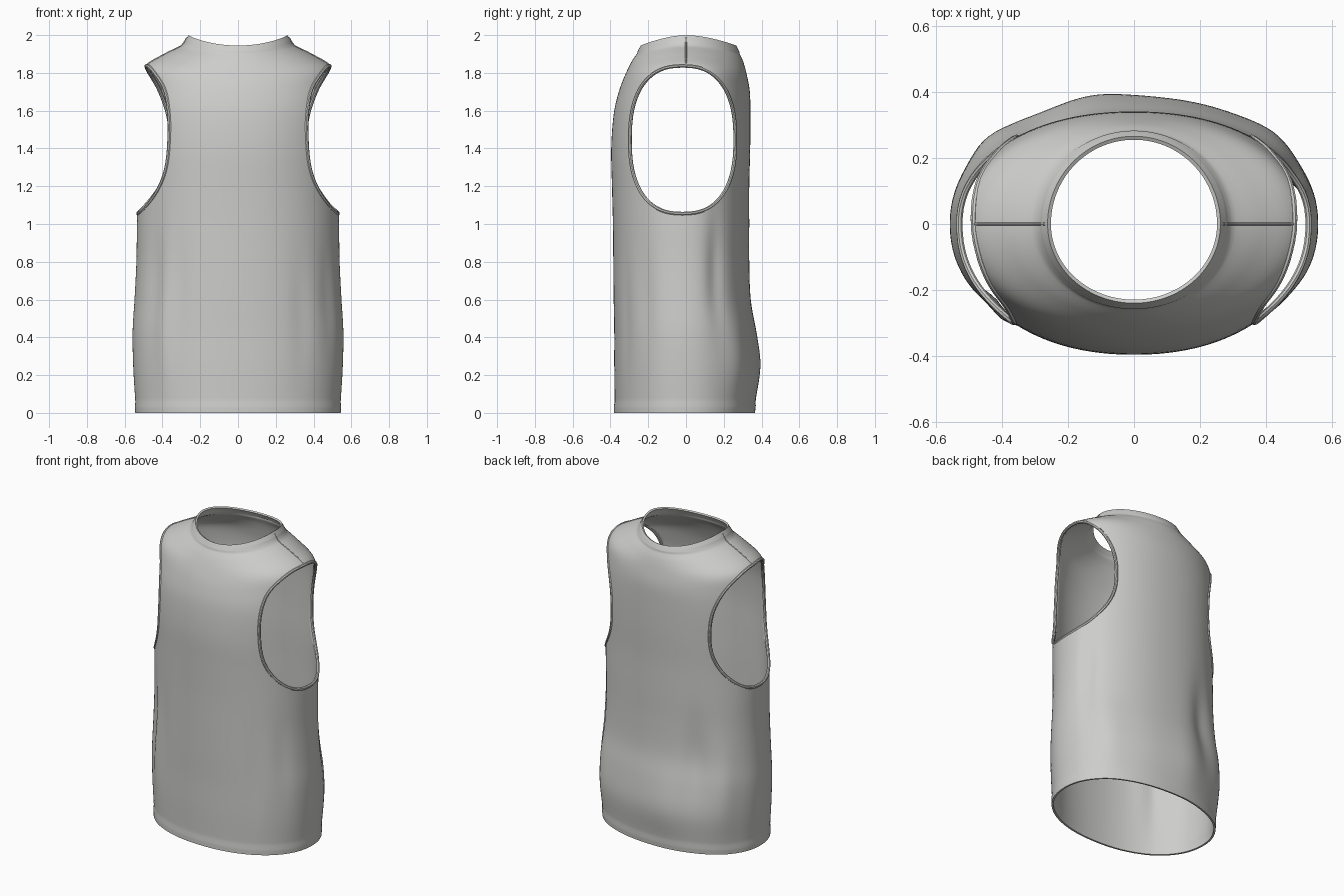
import bpy, bmesh, math
from mathutils import Vector
from mathutils.bvhtree import BVHTree

if "Cube" in bpy.data.objects:
    bpy.data.objects.remove(bpy.data.objects["Cube"], do_unlink=True)

fabric = bpy.data.materials.new("light grey fabric")
fabric.use_nodes = True
COLOUR = (0.61, 0.61, 0.595, 1)
fabric.diffuse_color = COLOUR
fabric.node_tree.nodes["Principled BSDF"].inputs["Base Color"].default_value = COLOUR

# Garment rings: half width, front y, back y, side z, middle z, squareness
RINGS = [
    (.540, -.378, .360, 0, 0, 2.15),
    (.545, -.378, .368, .08, .08, 2.15),
    (.555, -.380, .386, .25, .25, 2.15),
    (.558, -.380, .368, .43, .43, 2.15),
    (.548, -.383, .342, .6, .6, 2.15),
    (.538, -.385, .335, .8, .8, 2.15),
    (.535, -.387, .335, 1.0, 1.0, 2.15),
    (.530, -.392, .335, 1.2, 1.2, 2.15),
    (.530, -.396, .340, 1.4, 1.4, 2.15),
    (.530, -.383, .341, 1.6, 1.58, 2.15),
    (.524, -.356, .338, 1.73, 1.7, 2.1),
    (.497, -.322, .322, 1.83, 1.79, 2.1),
    (.390, -.288, .303, 1.898, 1.86, 2),
    (.297, -.258, .282, 1.945, 1.905, 2),
    (.274, -.244, .270, 1.975, 1.93, 2),
    (.258, -.236, .262, 2.0, 1.945, 2),
]

# Soft cloth folds: angle, angular width, height, height spread, depth
FOLDS = [
    (2.08, .16, .60, .25, -.022), (1.75, .20, .28, .22, .012),
    (2.45, .18, .40, .30, .015), (.45, .13, .75, .27, -.018),
    (.75, .20, .30, .25, .012), (-2.15, .10, .65, .28, -.007),
    (-2.50, .10, .70, .25, -.012), (-2.32, .10, .45, .30, .010),
    (-.95, .10, .50, .30, -.006), (-.55, .12, .60, .25, -.007),
]


def smooth_rows(rows, steps):
    """Pass a smooth curve through the rows."""
    result = []
    for i in range(len(rows) - 1):
        quad = [rows[max(0, i - 1)], rows[i], rows[i + 1], rows[min(len(rows) - 1, i + 2)]]
        for s in range(steps):
            t = s / steps
            result.append([
                b + t * (c - a) / 2 + t * t * (a - 2.5 * b + 2 * c - d / 2)
                + t ** 3 * (1.5 * (b - c) + (d - a) / 2)
                for a, b, c, d in zip(*quad)])
    result.append(list(rows[-1]))
    return result


def surface_point(row, angle):
    width, front, back, z_side, z_mid, power = row
    c, s = math.cos(angle), math.sin(angle)
    x = math.copysign(abs(c) ** (2 / power), c) * width
    y = abs(s) ** (2 / power) * (back if s > 0 else front)
    z = z_side + (z_mid - z_side) * abs(s) ** 1.7
    push = sum(depth * math.exp(-((angle - a) / w) ** 2 - ((z - h) / spread) ** 2)
               for a, w, h, spread, depth in FOLDS)
    if z_side < .055 or z_side > 1.947:   # raised hem and collar bands
        push += .004
    return Vector((x + push * c, y + push * s, z))


def finish(obj, angle=40):
    obj.data.materials.clear()
    obj.data.materials.append(fabric)
    bpy.ops.object.select_all(action='DESELECT')
    obj.select_set(True)
    bpy.context.view_layer.objects.active = obj
    bpy.ops.object.shade_smooth_by_angle(angle=math.radians(angle))


def new_object(name, bm):
    mesh = bpy.data.meshes.new(name)
    bm.to_mesh(mesh)
    bm.free()
    obj = bpy.data.objects.new(name, mesh)
    bpy.context.collection.objects.link(obj)
    return obj


def tube(name, points, radius, cyclic):
    curve = bpy.data.curves.new(name, 'CURVE')
    curve.dimensions = '3D'
    curve.bevel_depth = radius
    curve.bevel_resolution = 2
    spline = curve.splines.new('POLY')
    spline.points.add(len(points) - 1)
    for p, co in zip(spline.points, points):
        p.co = (*co, 1)
    spline.use_cyclic_u = cyclic
    obj = bpy.data.objects.new(name, curve)
    bpy.context.collection.objects.link(obj)
    bpy.ops.object.select_all(action='DESELECT')
    obj.select_set(True)
    bpy.context.view_layer.objects.active = obj
    bpy.ops.object.convert(target='MESH')
    finish(bpy.context.view_layer.objects.active)


# Body shell
SEGMENTS = 128
rows = smooth_rows(RINGS, 5)
bm = bmesh.new()
angles = [-math.pi + 2 * math.pi * (i + .5) / SEGMENTS for i in range(SEGMENTS)]
grid = [[bm.verts.new(surface_point(r, a)) for a in angles] for r in rows]
for low, high in zip(grid, grid[1:]):
    for i in range(SEGMENTS):
        j = (i + 1) % SEGMENTS
        bm.faces.new((low[i], low[j], high[j], high[i]))
bm.normal_update()
tree = BVHTree.FromBMesh(bm)
body = new_object("vest_body", bm)

# Armhole outline seen from the side
outline = []
for i in range(72):
    a = 2 * math.pi * i / 72
    c, s = math.cos(a), math.sin(a)
    outline.append((-.018 + .279 * math.copysign(abs(c) ** .82, c),
                    1.446 + .391 * math.copysign(abs(s) ** .82, s)))

# Cutter running through both armholes
bm = bmesh.new()
ends = [[bm.verts.new((x, y, z)) for y, z in outline] for x in (-1, 1)]
bm.faces.new(ends[0])
bm.faces.new(ends[1])
for i in range(len(outline)):
    j = (i + 1) % len(outline)
    bm.faces.new((ends[0][i], ends[0][j], ends[1][j], ends[1][i]))
bmesh.ops.recalc_face_normals(bm, faces=bm.faces)
cutter = new_object("armhole_cutter", bm)
cutter.hide_render = True

# Cloth thickness, then armholes
thick = body.modifiers.new("thickness", 'SOLIDIFY')
thick.thickness = .012
thick.offset = -1
cut = body.modifiers.new("armholes", 'BOOLEAN')
cut.operation = 'DIFFERENCE'
cut.solver = 'EXACT'
cut.object = cutter
bpy.context.view_layer.objects.active = body
for name in ("thickness", "armholes"):
    bpy.ops.object.modifier_apply(modifier=name)
bpy.data.objects.remove(cutter, do_unlink=True)
finish(body)

# Armhole bindings and shoulder seams
for side, label in ((1, "left"), (-1, "right")):
    edge = []
    for y, z in outline:
        hit = tree.ray_cast(Vector((side * 2, y, z)), Vector((-side, 0, 0)))[0]
        if hit:
            edge.append(hit - Vector((side * .004, 0, 0)))
    tube(label + "_armhole_binding", edge, .010, True)
    seam = []
    for i in range(16):
        x = side * (.27 + .215 * i / 15)
        hit = tree.ray_cast(Vector((x, 0, 3)), Vector((0, 0, -1)))[0]
        if hit:
            seam.append(hit)
    tube(label + "_shoulder_seam", seam, .004, False)
